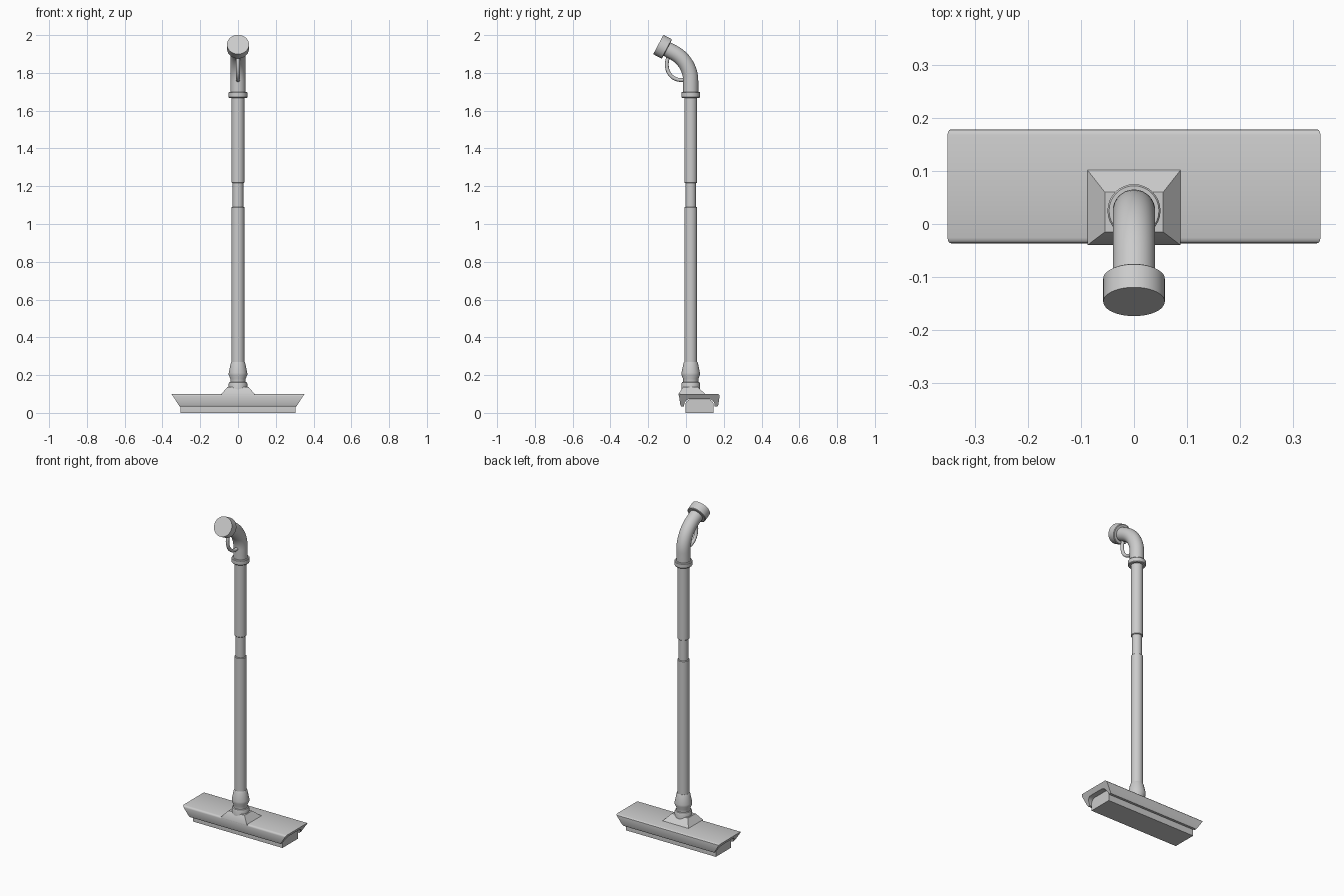
import bpy, bmesh, math
from mathutils import Vector

if "Cube" in bpy.data.objects:
    bpy.data.objects.remove(bpy.data.objects["Cube"])

AXIS_Y = 0.025   # y of the upright wand


def finish(name, bm, angle=35):
    bmesh.ops.recalc_face_normals(bm, faces=bm.faces[:])
    me = bpy.data.meshes.new(name)
    bm.to_mesh(me)
    bm.free()
    ob = bpy.data.objects.new(name, me)
    bpy.context.collection.objects.link(ob)
    bpy.ops.object.select_all(action='DESELECT')
    ob.select_set(True)
    bpy.context.view_layer.objects.active = ob
    bpy.ops.object.shade_smooth_by_angle(angle=math.radians(angle))
    return ob


def loft(name, rings):
    """Skin a list of equal-length vertex rings and close both ends."""
    bm = bmesh.new()
    vs = [[bm.verts.new(p) for p in r] for r in rings]
    n = len(vs[0])
    for a, b in zip(vs, vs[1:]):
        for i in range(n):
            j = (i + 1) % n
            bm.faces.new((a[i], a[j], b[j], b[i]))
    bm.faces.new(vs[0])
    bm.faces.new(vs[-1])
    return finish(name, bm)


def sweep(name, stations, n=32):
    """Round sweep in the yz plane; station = (y, z, tilt from vertical, radius)."""
    rings = []
    for y, z, t, r in stations:
        u = Vector((0, math.cos(t), math.sin(t)))
        rings.append([Vector((0, y, z)) + Vector((1, 0, 0)) * r * math.cos(a) + u * r * math.sin(a)
                      for a in (2 * math.pi * i / n for i in range(n))])
    return loft(name, rings)


def lathe(name, profile):
    return sweep(name, [(AXIS_Y, z, 0, r) for z, r in profile])


def extrude_x(name, profile, half_width):
    """Extrude a (y, z) profile along x with half width depending on z."""
    return loft(name, [[(s * half_width(z), y, z) for y, z in profile] for s in (-1, 1)])


def arch(y0, y1, z0, z1, r, n=6):
    """Open arch outline with rounded top corners."""
    pts = [(y0, z0)]
    for cy, start in ((y0 + r, math.pi), (y1 - r, math.pi / 2)):
        for i in range(n + 1):
            a = start - i / n * math.pi / 2
            pts.append((cy + r * math.cos(a), z1 - r + r * math.sin(a)))
    return pts + [(y1, z0)]


# floor head: channel shell with sloping ends
outer = [(-0.026, 0.035), (-0.030, 0.042), (-0.0365, 0.088), (-0.0355, 0.094),
         (-0.032, 0.098), (-0.026, 0.10), (0.168, 0.10), (0.174, 0.098),
         (0.1775, 0.094), (0.178, 0.088), (0.171, 0.042), (0.167, 0.035)]
inner = arch(-0.010, 0.152, 0.035, 0.074, 0.034)[::-1]
extrude_x("head_shell", outer + inner, lambda z: 0.31 + (z - 0.035) * 0.64)

# brush block inside the shell
extrude_x("brush_block", arch(-0.003, 0.146, 0.0, 0.072, 0.03), lambda z: 0.305)

# sloping mount on the head
def rect(w, y0, y1, z):
    return [(-w, y0, z), (w, y0, z), (w, y1, z), (-w, y1, z)]

loft("mount_plate", [rect(0.088, -0.040, 0.102, 0.092), rect(0.088, -0.040, 0.102, 0.10),
                     rect(0.055, -0.015, 0.06, 0.138)])

# swivel collar, neck and cone socket
lathe("swivel_joint", [(0.115, 0.049), (0.155, 0.049), (0.162, 0.046), (0.164, 0.040),
                       (0.180, 0.040), (0.200, 0.049), (0.212, 0.049),
                       (0.264, 0.038), (0.27, 0.035)])

# telescopic wand
lathe("lower_tube", [(0.25, 0.034), (1.088, 0.034), (1.091, 0.031)])
lathe("inner_tube", [(1.08, 0.028), (1.23, 0.028)])
lathe("upper_tube", [(1.217, 0.031), (1.22, 0.034), (1.69, 0.034)])
lathe("wand_collar", [(1.668, 0.047), (1.672, 0.050), (1.695, 0.050), (1.699, 0.047)])

# bent handle grip
R, Z0, BEND = 0.17, 1.757, math.radians(62)
grip = [(AXIS_Y, 1.69, 0, 0.040)]
for i in range(15):
    t = BEND * i / 14
    grip.append((AXIS_Y - R * (1 - math.cos(t)), Z0 + R * math.sin(t), t, 0.040))
end_y, end_z = grip[-1][:2]
dy, dz = -math.sin(BEND), math.cos(BEND)


def along(d, r):
    return (end_y + dy * d, end_z + dz * d, BEND, r)


grip.append(along(0.06, 0.040))
sweep("handle_grip", grip)

# end cap
sweep("handle_cap", [along(0.04, 0.054), along(0.043, 0.058), along(0.092, 0.058)], 40)

# thin finger guard below the grip
p0, p1, p2, p3 = (Vector(p) for p in ((-0.088, 1.895), (-0.125, 1.83), (-0.085, 1.745), (0.0, 1.765)))
guard = []
for i in range(17):
    t = i / 16
    s = 1 - t
    p = p0 * s**3 + p1 * 3 * s * s * t + p2 * 3 * s * t * t + p3 * t**3
    d = (p1 - p0) * s * s + (p2 - p1) * 2 * s * t + (p3 - p2) * t * t
    guard.append((p.x, p.y, math.atan2(-d.x, d.y), 0.010))
sweep("finger_guard", guard, 12)
